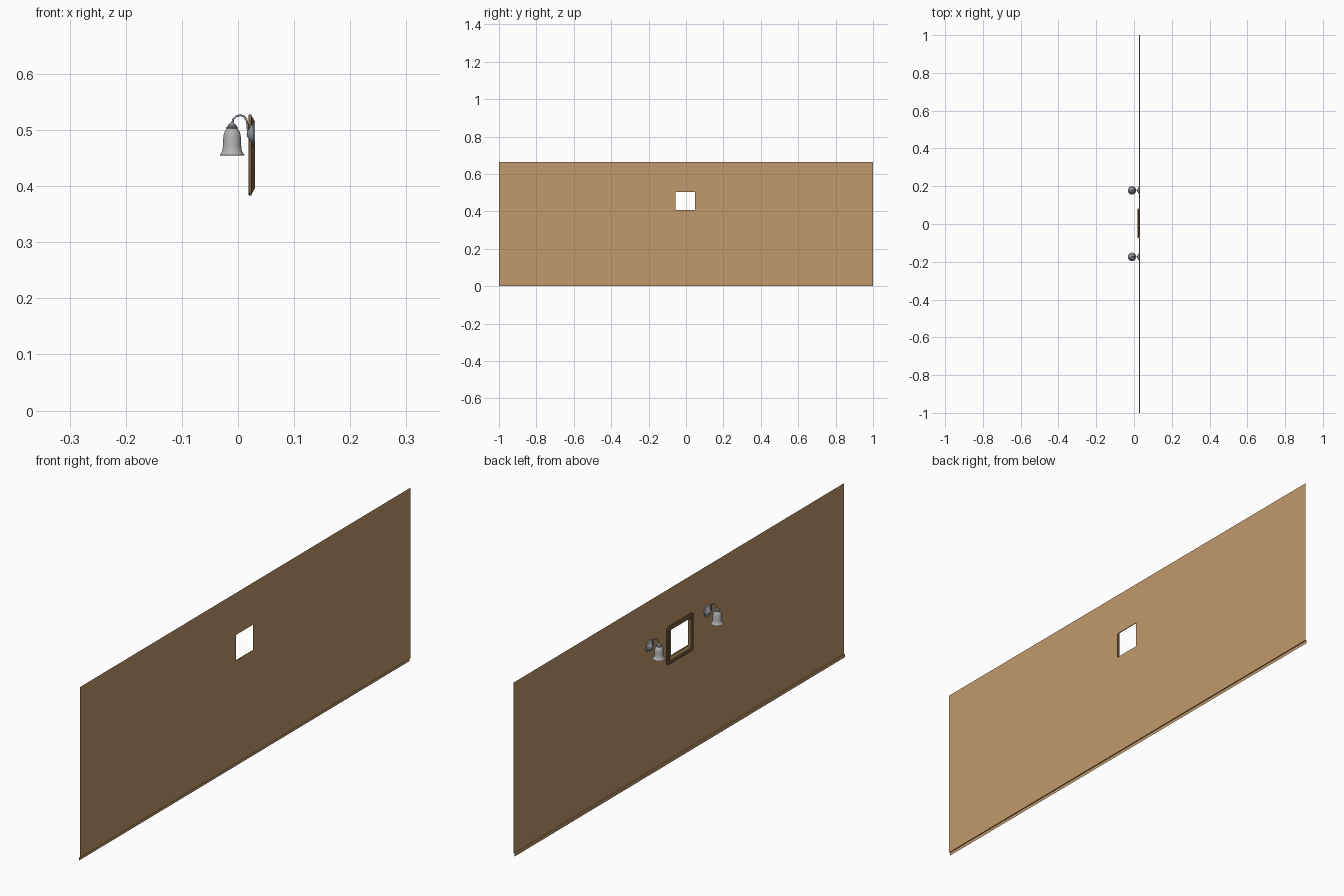
import bpy, bmesh, math
from mathutils import Matrix, Vector

if "Cube" in bpy.data.objects:
    bpy.data.objects.remove(bpy.data.objects["Cube"])


def material(name, rgb):
    m = bpy.data.materials.new(name)
    m.diffuse_color = (*rgb, 1)
    m.use_nodes = True
    m.node_tree.nodes["Principled BSDF"].inputs["Base Color"].default_value = m.diffuse_color
    return m


TAN = material("tan wall", (0.53, 0.32, 0.15))
BROWN = material("dark wood", (0.25, 0.145, 0.068))
GLASS = material("pale grey glass", (0.46, 0.46, 0.465))
METAL = material("blue grey metal", (0.31, 0.335, 0.37))


def make(name, bm, mat, smooth=True):
    bmesh.ops.recalc_face_normals(bm, faces=bm.faces)
    me = bpy.data.meshes.new(name)
    bm.to_mesh(me)
    bm.free()
    ob = bpy.data.objects.new(name, me)
    bpy.context.collection.objects.link(ob)
    me.materials.append(mat)
    if smooth:
        bpy.ops.object.select_all(action='DESELECT')
        ob.select_set(True)
        bpy.context.view_layer.objects.active = ob
        bpy.ops.object.shade_smooth_by_angle(angle=math.radians(40))
    return ob


def bridge(bm, loops, closed=False):
    """Quads between successive closed rings of equal length."""
    rings = [[bm.verts.new(p) for p in ring] for ring in loops]
    pairs = list(zip(rings, rings[1:])) + ([(rings[-1], rings[0])] if closed else [])
    for a, b in pairs:
        for i in range(len(a)):
            j = (i + 1) % len(a)
            bm.faces.new((a[i], a[j], b[j], b[i]))


def lathe(name, profile, matrix, mat, n=32):
    """Revolve (radius, height) points about local z."""
    bm = bmesh.new()
    bridge(bm, [[(r * math.cos(t * math.tau / n), r * math.sin(t * math.tau / n), h)
                 for t in range(n)] for r, h in profile])
    bmesh.ops.remove_doubles(bm, verts=bm.verts, dist=1e-6)
    bm.transform(matrix)
    return make(name, bm, mat)


def rounded(x, y0, y1, z0, z1, r, n=5):
    """Rounded rectangle ring in the wall plane."""
    pts = []
    for k, (cy, cz) in enumerate([(y1 - r, z1 - r), (y0 + r, z1 - r),
                                  (y0 + r, z0 + r), (y1 - r, z0 + r)]):
        for i in range(n + 1):
            a = math.pi / 2 * (k + i / n)
            pts.append((x, cy + r * math.cos(a), cz + r * math.sin(a)))
    return pts


# Wall sheet with a square opening
WX = 0.031
TOP, FOOT = 0.665, 0.012
ys, zs = [-1, -0.059, 0.047, 1], [FOOT, 0.407, 0.504, TOP]
bm = bmesh.new()
grid = [[bm.verts.new((WX, y, z)) for z in zs] for y in ys]
for i in range(3):
    for j in range(3):
        if (i, j) != (1, 1):
            bm.faces.new((grid[i][j], grid[i + 1][j], grid[i + 1][j + 1], grid[i][j + 1]))
make("wall", bm, TAN, False)

# Skirting: open strip stepping slightly out from the wall foot
bm = bmesh.new()
profile = [(WX, FOOT), (0.027, FOOT), (0.027, 0)]
rows = [[bm.verts.new((x, y, z)) for y in (-1, 1)] for x, z in profile]
for a, b in zip(rows, rows[1:]):
    bm.faces.new((a[0], a[1], b[1], b[0]))
make("skirting", bm, TAN, False)

# Wooden frame: rounded outside, beaded face, tapered back, wider inside than the opening
bm = bmesh.new()
F = (-0.075, 0.083, 0.383, 0.528)


def ring(x, d, r):
    return rounded(x, F[0] + d, F[1] - d, F[2] + d, F[3] - d, r)


bridge(bm, [ring(0.0305, 0.014, 0.003), ring(0.0245, 0.003, 0.008), ring(0.0240, 0, 0.011),
            ring(0.0200, 0, 0.011), ring(0.019, 0.001, 0.010), ring(0.019, 0.005, 0.007),
            ring(0.021, 0.006, 0.006), ring(0.021, 0.011, 0.004), ring(0.019, 0.012, 0.003),
            ring(0.0195, 0.0155, 0.002), ring(0.022, 0.0165, 0.001),
            ring(0.0305, 0.0180, 0.001)], closed=True)
make("window_frame", bm, BROWN)

# Wall sconces: backplate, curved arm, cap and bell shade
BX = -0.0105
shade = [(0.0045, 0.505), (0.009, 0.503), (0.0125, 0.499), (0.0148, 0.493), (0.0158, 0.485),
         (0.0162, 0.472), (0.0172, 0.464), (0.0195, 0.459), (0.0222, 0.4555), (0.0212, 0.455),
         (0.0185, 0.458), (0.016, 0.465), (0.0148, 0.485), (0.0115, 0.497), (0, 0.502)]
cap = [(0.0105, 0.5025), (0.0108, 0.5045), (0.008, 0.506), (0.0075, 0.509), (0.0045, 0.511),
       (0.003, 0.513), (0, 0.5135)]
plate = [(0, 0), (0.0225, 0), (0.0225, 0.002), (0.020, 0.004), (0.017, 0.0045),
         (0.014, 0.008), (0.008, 0.011), (0.005, 0.014), (0, 0.0145)]
arm = [(BX, 0.511), (-0.0085, 0.519), (-0.003, 0.5245), (0.004, 0.5265), (0.011, 0.524),
       (0.0155, 0.517), (0.017, 0.508), (0.0175, 0.499), (0.022, 0.493)]
for side, y in (("near", -0.174), ("far", 0.178)):
    at = Matrix.Translation((BX, y, 0))
    lathe(side + "_shade", shade, at, GLASS)
    lathe(side + "_cap", cap, at, METAL)
    lathe(side + "_backplate", plate,
          Matrix.Translation((WX - 0.001, y, 0.493)) @ Matrix.Rotation(-math.pi / 2, 4, 'Y'), METAL)
    # Arm tube swept along the path in the x-z plane
    bm = bmesh.new()
    path = [Vector((x, 0, z)) for x, z in arm]
    loops = []
    for i, p in enumerate(path):
        t = (path[min(i + 1, len(path) - 1)] - path[max(i - 1, 0)]).normalized()
        side_v, up = Vector((0, 1, 0)), Vector((-t.z, 0, t.x))
        loops.append([p + Vector((0, y, 0)) + 0.0018 * (math.cos(a) * side_v + math.sin(a) * up)
                      for a in (k * math.tau / 12 for k in range(12))])
    bridge(bm, loops)
    bmesh.ops.holes_fill(bm, edges=bm.edges)
    make(side + "_arm", bm, METAL)
